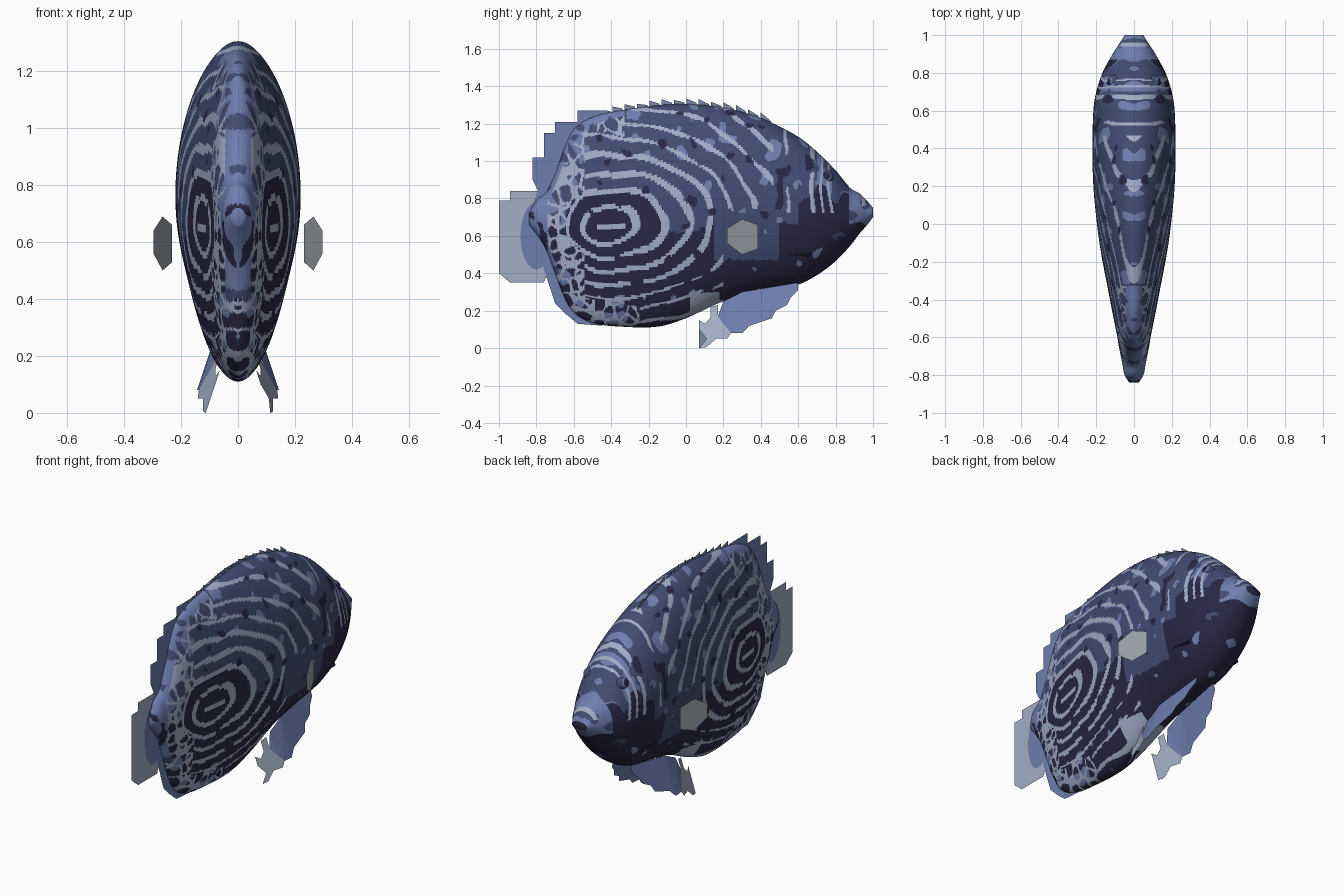
import bpy, bmesh, math
from mathutils import Vector, noise

if "Cube" in bpy.data.objects:
    bpy.data.objects.remove(bpy.data.objects["Cube"], do_unlink=True)


def material(name, colour):
    m = bpy.data.materials.new(name)
    m.use_nodes = True
    m.diffuse_color = (*colour, 1)
    node = m.node_tree.nodes["Principled BSDF"]
    node.inputs["Base Color"].default_value = (*colour, 1)
    node.inputs["Roughness"].default_value = 0.8
    return m


PALETTE = [
    material("navy", (.054, .073, .17)),
    material("dark_purple", (.023, .02, .06)),
    material("pale_stripe", (.36, .42, .58)),
    material("soft_blue", (.155, .21, .43)),
    material("pale_fin", (.37, .43, .56)),
    material("grey_fin", (.33, .36, .41)),
    material("dusk_blue", (.2, .25, .39)),
]
NAVY, PURPLE, STRIPE, BLUE, PALE, GREY, DUSK = range(7)


def finish(bm, name, smooth=False):
    bmesh.ops.recalc_face_normals(bm, faces=bm.faces)
    for f in bm.faces:
        f.smooth = smooth
    mesh = bpy.data.meshes.new(name)
    bm.to_mesh(mesh)
    bm.free()
    for m in PALETTE:
        mesh.materials.append(m)
    ob = bpy.data.objects.new(name, mesh)
    bpy.context.collection.objects.link(ob)
    return ob


def plate(name, points, colour, x_at=lambda y, z: 0):
    """Thin fin from a side outline of (y, z) points."""
    bm = bmesh.new()
    f = bm.faces.new([bm.verts.new((x_at(y, z), y, z)) for y, z in points])
    f.material_index = colour
    bmesh.ops.triangulate(bm, faces=[f])
    return finish(bm, name)


# Body sections from tail to mouth: y, top z, bottom z, half width
SECTIONS = [
    (-.84, .72, .66, .025), (-.8, .79, .61, .05), (-.75, .83, .53, .06),
    (-.7, .93, .4, .07), (-.65, 1.07, .27, .08), (-.6, 1.17, .19, .088),
    (-.5, 1.235, .135, .108), (-.35, 1.27, .115, .137), (-.15, 1.298, .115, .175),
    (0, 1.305, .16, .196), (.2, 1.285, .25, .215), (.4, 1.23, .3, .22),
    (.6, 1.13, .34, .215), (.7, 1.05, .39, .2), (.8, .95, .465, .167),
    (.88, .855, .55, .125), (.93, .825, .615, .095), (.97, .785, .66, .068),
    (1, .75, .7, .05),
]


def section(y):
    """Smoothly interpolated top, bottom and half width."""
    i = 0
    while i < len(SECTIONS) - 2 and SECTIONS[i + 1][0] < y:
        i += 1
    a, b = SECTIONS[i], SECTIONS[i + 1]
    before, after = SECTIONS[max(i - 1, 0)], SECTIONS[min(i + 2, len(SECTIONS) - 1)]
    span = b[0] - a[0]
    t = (y - a[0]) / span
    result = []
    for k in (1, 2, 3):
        ma = (b[k] - before[k]) / (b[0] - before[0]) * span
        mb = (after[k] - a[k]) / (after[0] - a[0]) * span
        c = 3 * t * t - 2 * t ** 3
        result.append(a[k] * (1 - c) + b[k] * c
                      + ma * t * (1 - t) ** 2 - mb * t * t * (1 - t))
    return result


def skin_head(y, z, n, fine, base):
    """Blue snout and brow, a few broken upright bars, dark cheek."""
    if y > .87:
        if z < .65 + .06 * fine:
            return PURPLE
        if abs(y - .95) < .012 and z > .76:
            return STRIPE
        return NAVY if fine < -.2 else BLUE
    bend = y - .3 * (z - .95) ** 2 + .035 * n
    if z > .72 and (fine > -.12 or z > section(y)[0] - .06):
        for bar, width in ((.53, .009), (.67, .011), (.72, .006), (.76, .007)):
            if abs(bend - bar) < width:
                return STRIPE
    if y > .6 and abs(z - .71) < .1 + .12 * fine:
        return PURPLE
    if y > .7 and z > .78:
        return NAVY if fine < .02 else BLUE
    if fine > .45:
        return BLUE
    return PURPLE if fine < -.4 else base


def skin_rear(x, y, z, n, fine, base):
    """Net of pale lines around dark cells, blue along the centre line."""
    dist = noise.voronoi(Vector((y * 14, z * 14, 0)))[0]
    gap = dist[1] - dist[0]
    if x < .045 and z > .4:
        return BLUE if gap < .3 else NAVY
    if gap < .15 + .08 * n:
        return STRIPE
    return base if fine < .25 else BLUE


def skin(x, y, z):
    """Pick the skin colour: rings on the flank, cells at the rear, bars on the head."""
    x = abs(x)
    n = noise.noise(Vector((y * 5, z * 5, x * 3)))
    fine = noise.noise(Vector((y * 13, z * 13, x * 9 + 4)))
    dy, dz = y + .4, z - .65
    d = math.hypot(dy / (1.4 if dy > 0 else 1.15), dz / (1 if dz > 0 else .8)) + .035 * n
    cheek = .15 < y < .5 and z > .47
    base = PURPLE if (z < .63 + .16 * n and not cheek) or d < .22 else NAVY
    if y > .47:
        return skin_head(y, z, n, fine, base)
    if y < -.74:
        return PURPLE if fine < -.3 else BLUE
    if (dy < -.14 and d > .21) or (y < -.33 and d > .49) or (y < -.25 and z < .23):
        return skin_rear(x, y, z, n, fine, base)
    # pale belly patch
    if abs(y - .1) < .08 and z < .28 + .05 * n - .3 * (.1 - y):
        return STRIPE
    # central line and concentric rings
    if abs(dz) < .013 and abs(dy) < .075:
        return STRIPE
    ring = (d - .115) / .09
    duty = .16 if d < .45 else .1
    plain = y > .2 and z < .74
    if not plain and ring > -.4 and fine > -.4 and abs(ring - round(ring)) < duty + .06 * fine:
        return STRIPE
    if x < .06 and z > 1.1 and fine > .25:
        return BLUE
    if d > .4 and fine > .5:
        return BLUE
    return PURPLE if fine < -.48 else base


# Body
ROWS, AROUND = 370, 264
bm = bmesh.new()
loops = []
for r in range(ROWS + 1):
    y = -.84 + 1.84 * r / ROWS
    top, bottom, width = section(y)
    mid, half = (top + bottom) / 2, (top - bottom) / 2
    angles = [math.tau * k / AROUND for k in range(AROUND)]
    loops.append([bm.verts.new((width * math.sin(a), y, mid + half * math.cos(a)))
                  for a in angles])
for low, high in zip(loops, loops[1:]):
    for k in range(AROUND):
        j = (k + 1) % AROUND
        f = bm.faces.new((low[k], low[j], high[j], high[k]))
        f.material_index = skin(*f.calc_center_median())
bm.faces.new(loops[0]).material_index = BLUE
bm.faces.new(loops[-1]).material_index = PURPLE
finish(bm, "body", True)

# Stepped rear fins, tail fin and its darker root
plate("dorsal_fin", [(-.72, .8), (-.82, .77), (-.79, .84), (-.82, .9), (-.82, 1.02), (-.76, 1.02),
                     (-.76, 1.15), (-.7, 1.15), (-.7, 1.21), (-.58, 1.21), (-.58, 1.27),
                     (-.46, 1.27), (-.4, 1.2), (-.55, 1.1)], BLUE)
plate("anal_fin", [(-.7, .56), (-.77, .54), (-.76, .42), (-.7, .42), (-.7, .24), (-.64, .24),
                   (-.64, .18), (-.58, .13), (-.45, .12), (-.45, .2), (-.6, .35)], BLUE)
plate("tail_fin", [(-.72, .82), (-.76, .84), (-.94, .84), (-.94, .79), (-1, .79), (-.96, .73),
                   (-1, .71), (-1, .4), (-.94, .35), (-.76, .35), (-.7, .5)], PALE)
for side, label in ((1, "left"), (-1, "right")):
    plate(label + "_tail_root", [(-.8 + .085 * math.cos(a), .6 + .18 * math.sin(a))
                                 for a in [math.tau * k / 24 for k in range(24)]],
          BLUE, lambda y, z: side * .003)

# Sawtooth crest along the back
bm = bmesh.new()
for i in range(14):
    y = -.46 + .066 * i
    top = section(y)[0]
    tip = top + (.03 if i % 3 else .022)
    pts = [(y, top - .02), (y, tip), (y + .055, section(y + .055)[0] + .008), (y + .06, top - .04)]
    bm.faces.new([bm.verts.new((0, *p)) for p in pts]).material_index = DUSK
finish(bm, "back_crest")

# Paired fins, eyes and gill spines
for side, label in ((1, "left"), (-1, "right")):
    plate(label + "_pectoral_fin", [(.22, .64), (.22, .56), (.3, .5), (.385, .53),
                                    (.385, .66), (.3, .69)], GREY,
          lambda y, z: side * (.297 - .4 * (y - .22)))

    def splay(y, z):
        return side * (.092 + .33 * (.2 - z) + .3 * (min(y, .26) - .22))

    plate(label + "_pelvic_fin", [(.6, .35), (.6, .31), (.56, .27), (.54, .23), (.48, .2),
                                  (.46, .16), (.4, .14), (.34, .12), (.3, .08), (.24, .08),
                                  (.2, .13), (.17, .17), (.2, .25), (.3, .3)], BLUE, splay)
    plate(label + "_pelvic_fin_tip", [(.24, .08), (.22, .05), (.16, .05), (.11, .005), (.07, 0),
                                      (.11, .05), (.07, .1), (.07, .15), (.1, .13), (.13, .16),
                                      (.13, .22), (.17, .23), (.17, .17), (.2, .13)], PALE, splay)

    bm = bmesh.new()
    bmesh.ops.create_uvsphere(bm, u_segments=24, v_segments=16, radius=.04)
    for f in bm.faces:
        height = abs(f.calc_center_median().z)
        f.material_index = PURPLE if height > .035 else BLUE if height > .028 else NAVY
    eye = finish(bm, label + "_eye", True)
    eye.location = (side * .102, .75, .91)
    eye.rotation_euler = (0, side * math.radians(68), 0)

    bm = bmesh.new()
    bmesh.ops.create_cone(bm, segments=8, radius1=.01, radius2=0, depth=.13, cap_ends=True)
    for f in bm.faces:
        f.material_index = PURPLE
    spine = finish(bm, label + "_gill_spine")
    spine.location = (side * .176, .6, .5)
    spine.rotation_euler = (math.radians(90), 0, side * math.radians(9))
